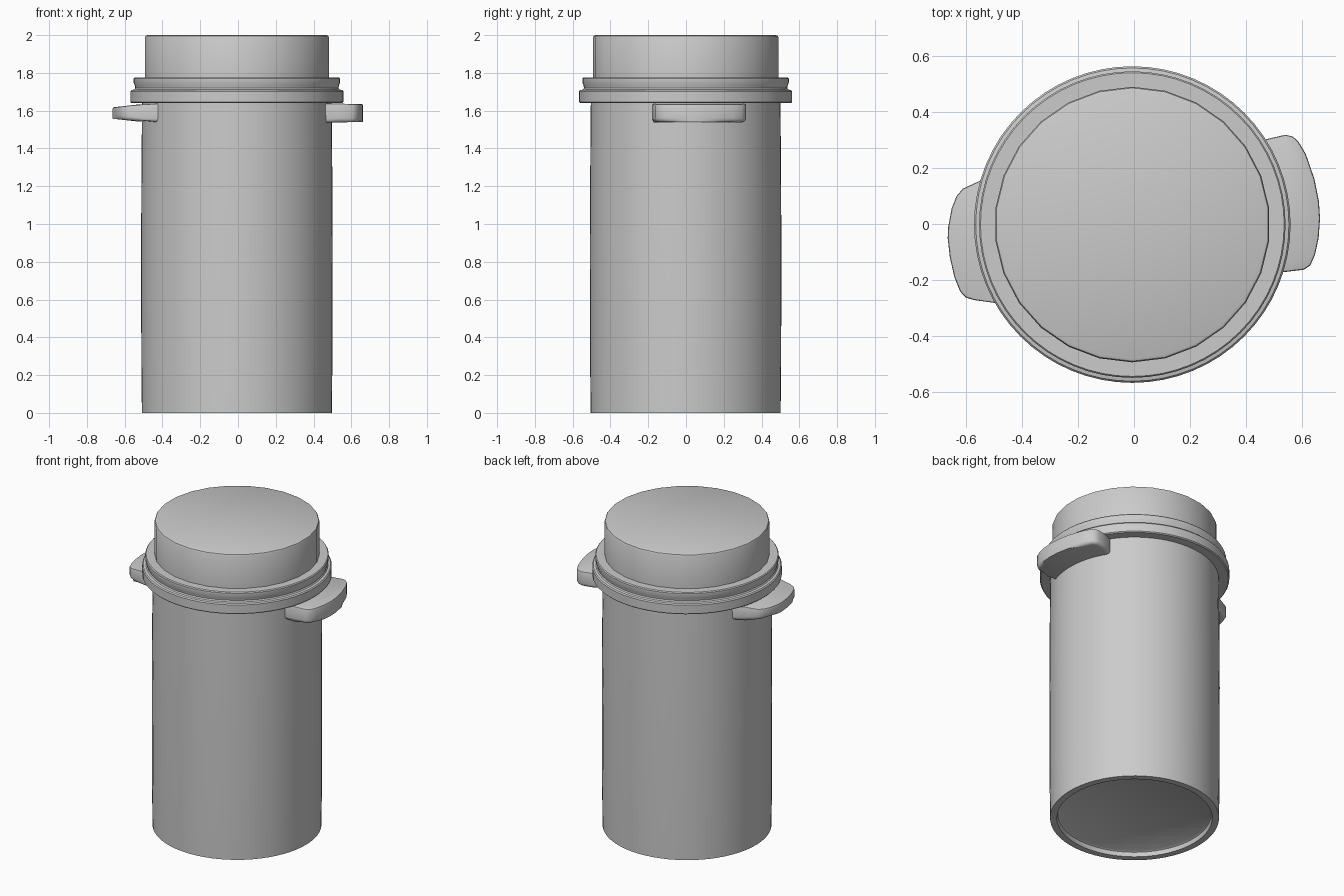
import bpy, bmesh, math

if "Cube" in bpy.data.objects:
    bpy.data.objects.remove(bpy.data.objects["Cube"])

CX, CY = -0.006, -0.002


def finish(name, bm, angle=35):
    bmesh.ops.recalc_face_normals(bm, faces=bm.faces[:])
    me = bpy.data.meshes.new(name)
    bm.to_mesh(me)
    bm.free()
    ob = bpy.data.objects.new(name, me)
    bpy.context.collection.objects.link(ob)
    bpy.ops.object.select_all(action='DESELECT')
    ob.select_set(True)
    bpy.context.view_layer.objects.active = ob
    bpy.ops.object.shade_smooth_by_angle(angle=math.radians(angle))
    return ob


def lathe(name, profile, sides):
    """Spin an (r, z) profile; points with r = 0 become poles."""
    bm = bmesh.new()
    rings = []
    for r, z in profile:
        n = sides if r > 0 else 1
        rings.append([bm.verts.new((CX + r * math.sin(2 * math.pi * i / sides),
                                    CY + r * math.cos(2 * math.pi * i / sides), z))
                      for i in range(n)])
    for a, b in zip(rings, rings[1:]):
        for i in range(sides):
            j = (i + 1) % sides
            quad = [a[i % len(a)], a[j % len(a)], b[j % len(b)], b[i % len(b)]]
            bm.faces.new(list(dict.fromkeys(quad)))
    return finish(name, bm)


def tab(name, outline, taper):
    """Rounded grip plate under the rim; taper thins it toward its outer edge."""
    bm = bmesh.new()
    rows = []
    for z in (1.537, 1.638):
        side = 1 if z < 1.6 else -1
        rows.append([bm.verts.new((x, y, z + side * taper * max(0, abs(x) - 0.48) / 0.18))
                     for x, y in outline])
    bm.faces.new(rows[0])
    bm.faces.new(rows[1])
    n = len(outline)
    for i in range(n):
        j = (i + 1) % n
        bm.faces.new((rows[0][i], rows[0][j], rows[1][j], rows[1][i]))
    low = [e for e in bm.edges if all(v in rows[0] for v in e.verts)]
    top = [e for e in bm.edges if all(v in rows[1] for v in e.verts)]
    bmesh.ops.bevel(bm, geom=low, offset=0.022, segments=4, profile=0.5, affect='EDGES')
    top = [e for e in top if e.is_valid]
    bmesh.ops.bevel(bm, geom=top, offset=0.008, segments=2, profile=0.5, affect='EDGES')
    return finish(name, bm, 40)


# Main barrel with a shallow recessed base
lathe("body", [(0, 0.035), (0.445, 0.035), (0.457, 0.028), (0.462, 0.0), (0.503, 0.0),
               (0.506, 0.3), (0.507, 0.9), (0.505, 1.3), (0.502, 1.66), (0, 1.66)], 64)

# Stepped double rim with a soft groove between the bands
lathe("rim", [(0, 1.64), (0.558, 1.64), (0.564, 1.646), (0.564, 1.702), (0.558, 1.709),
              (0.543, 1.712), (0.538, 1.72), (0.541, 1.735), (0.546, 1.748),
              (0.546, 1.770), (0.541, 1.776), (0, 1.776)], 64)

# Faceted lid
lathe("lid", [(0, 1.77), (0.491, 1.77), (0.491, 1.988), (0.487, 1.996), (0.478, 2.0), (0, 2.0)], 26)

# Grip tabs on both sides
tab("right_tab", [(0.40, 0.265), (0.47, 0.302), (0.54, 0.318), (0.565, 0.312), (0.585, 0.295),
                  (0.612, 0.25), (0.643, 0.16), (0.659, 0.08), (0.663, 0.02), (0.658, -0.05),
                  (0.645, -0.11), (0.628, -0.148), (0.605, -0.163), (0.53, -0.172), (0.43, -0.18)], 0.003)
tab("left_tab", [(-0.43, 0.21), (-0.54, 0.158), (-0.61, 0.126), (-0.632, 0.10), (-0.65, 0.055),
                 (-0.662, -0.01), (-0.664, -0.05), (-0.656, -0.12), (-0.64, -0.19), (-0.62, -0.24),
                 (-0.60, -0.262), (-0.57, -0.271), (-0.49, -0.282), (-0.40, -0.28)], 0.02)
